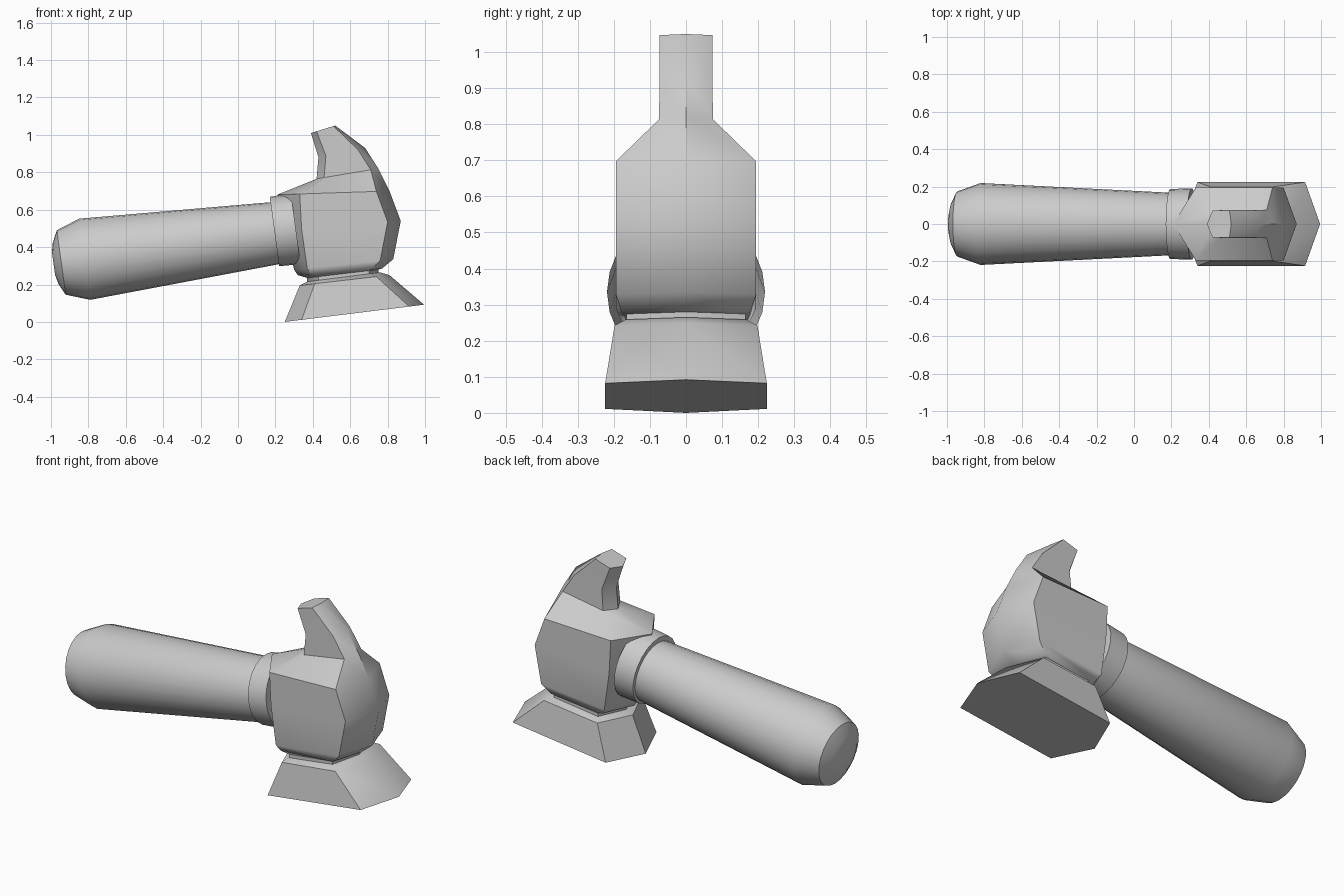
import bpy, bmesh, math
from mathutils import Vector, Matrix

if "Cube" in bpy.data.objects:
    bpy.data.objects.remove(bpy.data.objects["Cube"])


def finish(name, bm, angle):
    bmesh.ops.recalc_face_normals(bm, faces=bm.faces)
    mesh = bpy.data.meshes.new(name)
    bm.to_mesh(mesh)
    bm.free()
    ob = bpy.data.objects.new(name, mesh)
    bpy.context.collection.objects.link(ob)
    bpy.ops.object.select_all(action='DESELECT')
    ob.select_set(True)
    bpy.context.view_layer.objects.active = ob
    bpy.ops.object.shade_smooth_by_angle(angle=math.radians(angle))
    return ob


def skin(name, rings, angle):
    """Bridge equal-sized rings of points and cap both ends."""
    bm = bmesh.new()
    loops = [[bm.verts.new(p) for p in ring] for ring in rings]
    n = len(loops[0])
    for a, b in zip(loops, loops[1:]):
        for i in range(n):
            j = (i + 1) % n
            bm.faces.new((a[i], a[j], b[j], b[i]))
    bm.faces.new(loops[0])
    bm.faces.new(loops[-1])
    return finish(name, bm, angle)


def hex_ring(xl, zl, xr, zr, inset_l, inset_r, hw):
    """Tilted six-sided section, pointed at its left and right ends."""
    def at(x, y):
        return Vector((x, y, zl + (zr - zl) * (x - xl) / (xr - xl)))
    cl, cr = xl + inset_l, xr - inset_r
    return [at(xl, 0), at(cl, -hw), at(cr, -hw),
            at(xr, 0), at(cr, hw), at(cl, hw)]


def turned(name, start, tilt, profile, angle, sides=24):
    """Round part: profile of (distance, radius) along a tilted axis."""
    place = Matrix.Translation(start) @ Matrix.Rotation(-tilt, 4, 'Y')
    rings = []
    for s, r in profile:
        rings.append([place @ Vector((s, r * math.cos(k * math.tau / sides),
                                      r * math.sin(k * math.tau / sides)))
                      for k in range(sides)])
    return skin(name, rings, angle)


TILT = math.radians(7.8)

# Handle with rounded butt end
turned("handle", (-0.82, 0, 0.335), TILT,
       [(-0.168, 0.06), (-0.157, 0.11), (-0.126, 0.174), (0, 0.219),
        (1.03, 0.167), (1.1, 0.165)], 35)

# Collar between handle and head
turned("collar", (0.195, 0, 0.483), TILT,
       [(0, 0.187), (0.115, 0.191)], 35)

# Head: curved claw, shoulders, body and neck
skin("head", [hex_ring(*lv) for lv in (
    (0.39, 1.01, 0.52, 1.05, 0.03, 0.01, 0.073),
    (0.43, 0.88, 0.68, 0.93, 0.04, 0.04, 0.073),
    (0.42, 0.765, 0.75, 0.82, 0.04, 0.04, 0.075),
    (0.21, 0.68, 0.81, 0.70, 0.12, 0.07, 0.194),
    (0.25, 0.49, 0.87, 0.54, 0.09, 0.07, 0.194),
    (0.30, 0.28, 0.83, 0.335, 0.07, 0.07, 0.194),
    (0.32, 0.25, 0.77, 0.285, 0.07, 0.06, 0.178),
    (0.37, 0.235, 0.75, 0.28, 0.06, 0.05, 0.165),
    (0.37, 0.19, 0.75, 0.24, 0.06, 0.05, 0.165))], 40)

# Flared striking face
skin("striking_face", [hex_ring(*lv) for lv in (
    (0.37, 0.215, 0.76, 0.265, 0.06, 0.05, 0.168),
    (0.33, 0.195, 0.81, 0.25, 0.08, 0.07, 0.198),
    (0.25, 0.0, 0.995, 0.092, 0.09, 0.08, 0.224))], 35)
